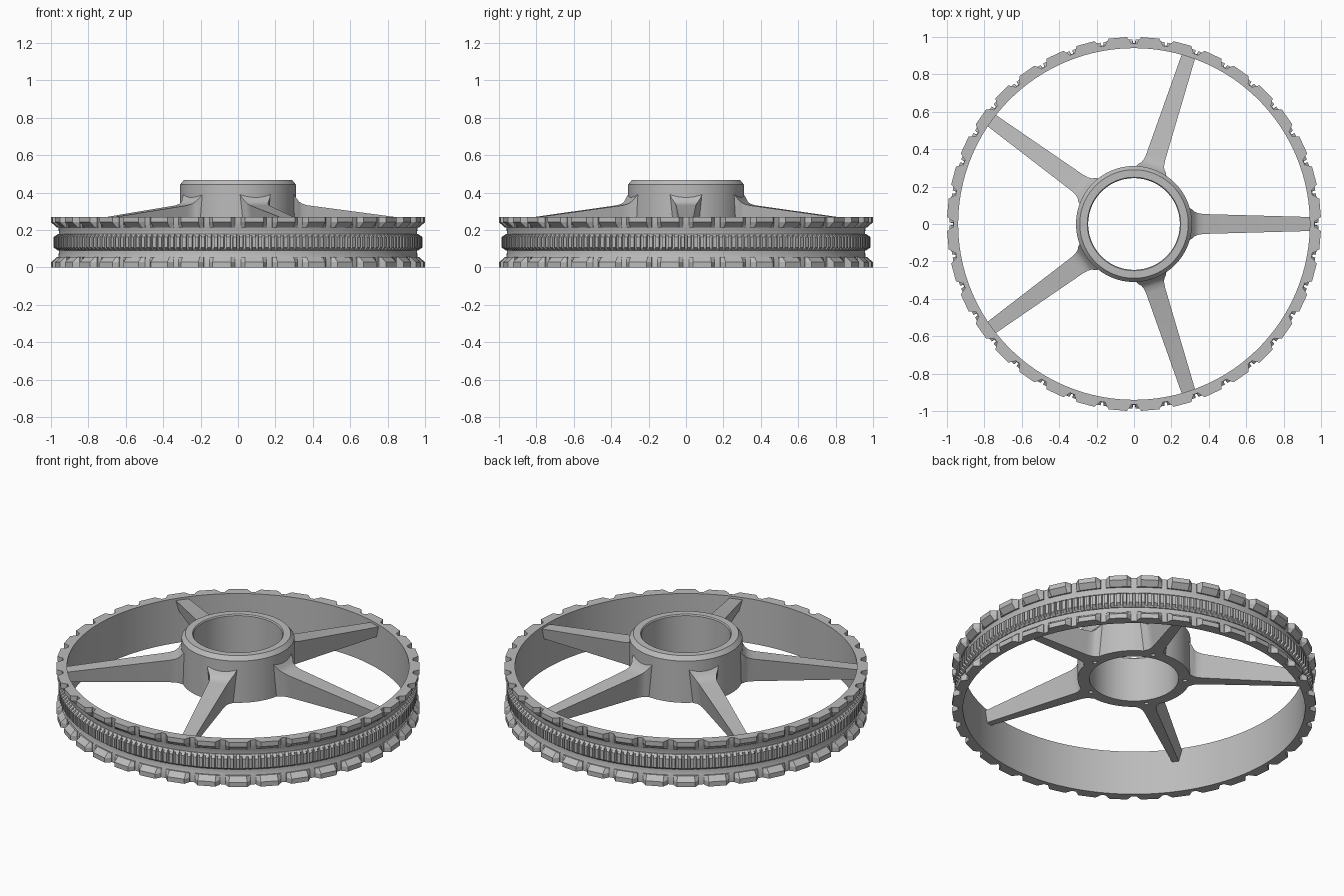
import bpy, bmesh
from math import sin, cos, radians, tau
from mathutils import Matrix, Vector

cube = bpy.data.objects.get("Cube")
if cube:
    bpy.data.objects.remove(cube)

metal = bpy.data.materials.new("plain grey")
metal.use_nodes = True
grey = (0.5, 0.5, 0.5, 1)
metal.diffuse_color = grey
metal.node_tree.nodes["Principled BSDF"].inputs["Base Color"].default_value = grey


def polar(r, degrees, z):
    a = radians(degrees)
    return Vector((r * cos(a), r * sin(a), z))


def finish(name, bm, smooth=True):
    bmesh.ops.recalc_face_normals(bm, faces=bm.faces)
    mesh = bpy.data.meshes.new(name)
    bm.to_mesh(mesh)
    bm.free()
    mesh.materials.append(metal)
    ob = bpy.data.objects.new(name, mesh)
    bpy.context.collection.objects.link(ob)
    if smooth:
        bpy.ops.object.select_all(action="DESELECT")
        ob.select_set(True)
        bpy.context.view_layer.objects.active = ob
        bpy.ops.object.shade_smooth_by_angle(angle=radians(25))
    return ob


def lathe(name, profile, segments):
    """Revolve a closed (radius, height) profile around z."""
    bm = bmesh.new()
    rings = [[bm.verts.new(polar(r, 360 * i / segments, z)) for r, z in profile]
             for i in range(segments)]
    for i in range(segments):
        a, b = rings[i], rings[(i + 1) % segments]
        for j in range(len(profile)):
            k = (j + 1) % len(profile)
            bm.faces.new((a[j], b[j], b[k], a[k]))
    return finish(name, bm)


def loft(bm, sections):
    """Skin a row of equal-length outlines and cap both ends."""
    rows = [[bm.verts.new(p) for p in s] for s in sections]
    for a, b in zip(rows, rows[1:]):
        for j in range(len(a)):
            k = (j + 1) % len(a)
            bm.faces.new((a[j], a[k], b[k], b[j]))
    bm.faces.new(rows[0])
    bm.faces.new(rows[-1])


# Rim: thin ring with a shallow groove above and below the middle band
half = [(0.966, 0), (0.966, 0.045), (0.96, 0.06), (0.957, 0.085)]
height = 0.27
rim_profile = [(0.94, 0)] + half + [(r, height - z) for r, z in reversed(half)] + [(0.94, height)]
lathe("rim", rim_profile, 180)


# Wide trapezoid teeth on both flanges
def tooth_outline(angle, tip, spread_tip, spread_root, z):
    root = 0.95
    return [polar(root, angle - spread_root, z), polar(0.97, angle - spread_root, z),
            polar(tip, angle - spread_tip, z), polar(tip, angle + spread_tip, z),
            polar(0.97, angle + spread_root, z), polar(root, angle + spread_root, z)]


for name, flip in (("lower_flange_teeth", False), ("upper_flange_teeth", True)):
    bm = bmesh.new()
    for i in range(36):
        angle = 10 * i + 5
        rows = []
        for tip, z in ((1, 0), (1, 0.028), (0.971, 0.055)):
            rows.append(tooth_outline(angle, tip, 2.8, 4.1, height - z if flip else z))
        loft(bm, rows)
    finish(name, bm, False)

# Fine teeth around the middle band, chamfered top and bottom
bm = bmesh.new()
count = 180
for i in range(count):
    angle = 360 * (i + 0.5) / count
    rows = []
    for tip, z in ((0.962, 0.09), (0.986, 0.107), (0.986, 0.163), (0.962, 0.18)):
        rows.append([polar(0.95, angle - 0.8, z), polar(tip, angle - 0.55, z),
                     polar(tip, angle + 0.55, z), polar(0.95, angle + 0.8, z)])
    loft(bm, rows)
finish("band_teeth", bm, False)
lathe("band_core", [(0.945, 0.09), (0.96, 0.09), (0.968, 0.1),
                    (0.968, 0.17), (0.96, 0.18), (0.945, 0.18)], 180)

# Hub: open collar with a chamfered top edge
floor = 0.19
hub = lathe("hub", [(0.245, floor), (0.31, floor), (0.31, 0.443),
                    (0.29, 0.467), (0.25, 0.467), (0.245, 0.46)], 96)

# Small screw holes in the underside of the hub
bm = bmesh.new()
for i in range(5):
    bmesh.ops.create_cone(bm, cap_ends=True, segments=16, radius1=0.012, radius2=0.012,
                          depth=0.12, matrix=Matrix.Translation(polar(0.28, 72 * i, floor)))
cutter = finish("screw_hole_cutter", bm, False)
cutter.hide_render = True
cut = hub.modifiers.new("screw_holes", "BOOLEAN")
cut.object = cutter
cut.solver = "EXACT"
bpy.context.view_layer.objects.active = hub
bpy.ops.object.modifier_apply(modifier=cut.name)
bpy.data.objects.remove(cutter)

# Spokes: tapered, narrower below, flaring into the hub
stations = [(0.298, 0.085, 0.39), (0.312, 0.078, 0.372), (0.325, 0.065, 0.353),
            (0.345, 0.057, 0.34), (0.375, 0.053, 0.332), (0.953, 0.037, 0.255)]
for i in range(5):
    bm = bmesh.new()
    rows = []
    for r, w, top in stations:
        low = w - 0.018
        rows.append([Vector((r, -low, floor)), Vector((r, low, floor)),
                     Vector((r, w, top)), Vector((r, -w, top))])
    loft(bm, rows)
    bm.transform(Matrix.Rotation(tau * i / 5, 4, "Z"))
    finish(f"spoke_{i + 1}", bm)
